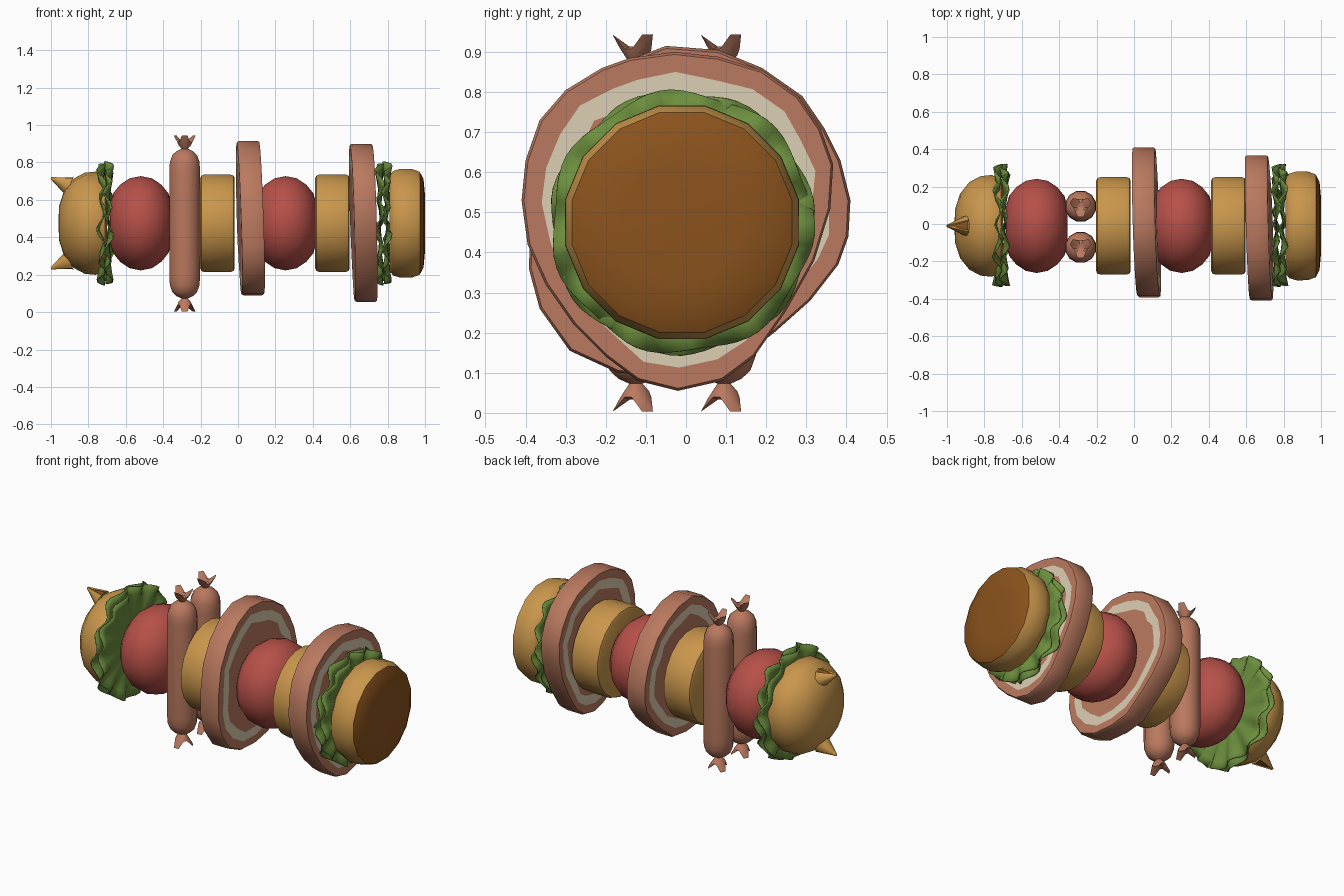
import bpy, bmesh, math
from mathutils import Vector, Matrix

cube = bpy.data.objects.get("Cube")
if cube:
    bpy.data.objects.remove(cube, do_unlink=True)

CY, CZ = -0.01, 0.475  # the long axis all round layers share


def material(name, rgb):
    m = bpy.data.materials.new(name)
    m.use_nodes = True
    linear = [(c / 255) ** 2.2 for c in rgb] + [1]
    m.diffuse_color = linear
    m.node_tree.nodes["Principled BSDF"].inputs["Base Color"].default_value = linear
    return m


BREAD = material("golden bread", (200, 149, 77))
CRUST = material("brown crust", (138, 84, 34))
RED = material("tomato red", (181, 81, 74))
GREEN = material("leaf green", (108, 141, 64))
MEAT = material("pink meat", (184, 120, 95))
FAT = material("cream fat", (218, 204, 176))


def finish(bm, name, mats, angle=40):
    bmesh.ops.remove_doubles(bm, verts=bm.verts, dist=0.0005)
    bmesh.ops.recalc_face_normals(bm, faces=bm.faces)
    me = bpy.data.meshes.new(name)
    bm.to_mesh(me)
    bm.free()
    for m in mats:
        me.materials.append(m)
    ob = bpy.data.objects.new(name, me)
    bpy.context.collection.objects.link(ob)
    bpy.ops.object.select_all(action="DESELECT")
    ob.select_set(True)
    bpy.context.view_layer.objects.active = ob
    bpy.ops.object.shade_smooth_by_angle(angle=math.radians(angle))
    return ob


def skin(bm, rings, mat_of=lambda i: 0):
    """Join a list of closed rings of points with quads."""
    rows = [[bm.verts.new(p) for p in ring] for ring in rings]
    n = len(rows[0])
    for i, (a, b) in enumerate(zip(rows, rows[1:])):
        for k in range(n):
            f = bm.faces.new((a[k], a[(k + 1) % n], b[(k + 1) % n], b[k]))
            f.material_index = mat_of(i)


def circle(sides):
    return [(math.cos(t), math.sin(t)) for t in
            (2 * math.pi * (k + 0.5) / sides for k in range(sides))]


def layer(name, profile, mats, sides=18, mat_of=lambda i: 0):
    """Turn a profile of (x, radius) around the long axis."""
    bm = bmesh.new()
    skin(bm, [[(x, CY + r * c, CZ + r * s) for c, s in circle(sides)]
              for x, r in profile], mat_of)
    return finish(bm, name, mats)


# Buns
layer("top_bun", [(-0.96, 0), (-0.957, 0.09), (-0.93, 0.175), (-0.88, 0.238),
                  (-0.82, 0.27), (-0.76, 0.276), (-0.71, 0.255), (-0.70, 0.22),
                  (-0.70, 0)], [BREAD])
layer("bottom_bun", [(0.81, 0), (0.81, 0.26), (0.83, 0.285), (0.87, 0.297),
                     (0.93, 0.296), (0.972, 0.28), (0.992, 0.24), (1.0, 0.15),
                     (1.0, 0)], [BREAD, CRUST], 16, lambda i: int(i >= 5))

# Ears on the top bun, with a sunken brown outer side
for side, name in ((1, "upper_ear"), (-1, "lower_ear")):
    bm = bmesh.new()
    base = Vector((-0.90, CY, CZ + side * 0.2))
    tip = Vector((-1.0, CY, CZ + side * 0.243))
    axis = tip - base
    turn = axis.to_track_quat("Z", "Y").to_matrix().to_4x4()
    bmesh.ops.create_cone(bm, cap_ends=True, segments=10, radius1=0.055, radius2=0.006,
                          depth=axis.length,
                          matrix=Matrix.Translation((base + tip) / 2) @ turn)
    bm.normal_update()
    outer = [f for f in bm.faces if f.normal.z * side > 0.7]
    bmesh.ops.inset_region(bm, faces=outer, thickness=0.008, depth=-0.006)
    for f in outer:
        f.material_index = 1
    finish(bm, name, [BREAD, CRUST])

# Tomatoes
for name, x in (("first_tomato", -0.52), ("second_tomato", 0.255)):
    half = [(0.165, 0), (0.163, 0.11), (0.148, 0.162), (0.11, 0.209), (0.06, 0.243)]
    layer(name, [(x - d, r) for d, r in half] + [(x, 0.255)]
          + [(x + d, r) for d, r in reversed(half)], [RED], 20)

# Thick round slices
for name, x in (("first_round", -0.11), ("second_round", 0.505)):
    half = [(0.092, 0), (0.092, 0.245), (0.086, 0.258), (0.07, 0.264)]
    layer(name, [(x - d, r) for d, r in half]
          + [(x + d, r) for d, r in reversed(half)], [BREAD], 20)


# Ruffled lettuce leaves, two crossing in each layer
def leaf(name, x0, waves, phase):
    bm = bmesh.new()
    rings = []
    for r in (0, 0.12, 0.22, 0.28, 0.325):
        ring = []
        for k in range(72):
            t = 2 * math.pi * k / 72
            ruffle = (r / 0.325) ** 3 * (0.021 * math.sin(waves * t + phase)
                                         + 0.007 * math.sin(5 * t + 2 * phase))
            rr = r * (1 + 0.025 * math.sin(7 * t + phase))
            ring.append((x0 + ruffle, CY + rr * math.cos(t), CZ + rr * math.sin(t)))
        rings.append(ring)
    skin(bm, rings)
    ob = finish(bm, name, [GREEN])
    mod = ob.modifiers.new("thickness", "SOLIDIFY")
    mod.thickness = 0.007
    mod.offset = 0


for name, x in (("upper_lettuce", -0.71), ("lower_lettuce", 0.778)):
    leaf(name + "_outer_leaf", x - 0.018, 11, 0.4)
    leaf(name + "_inner_leaf", x + 0.018, 13, 2.1)


# Meat slices: uneven outline, slight tilt, fat band on both faces
def slice_of_meat(name, x0, outline):
    def ring(x, scale, wobble=0.0):
        pts = []
        for k, (y, z) in enumerate(outline):
            s = scale + wobble * math.sin(2.3 * k)
            dy, dz = (y * s, (z - 0.48) * s)
            pts.append((x0 + x - 0.03 * dy - 0.03 * dz, dy, 0.48 + dz))
        return pts
    bm = bmesh.new()
    h = 0.06
    half = [(0, 0), (0.74, 0.025), (0.87, 0.012), (0.985, 0)]
    rings = [ring(-h, s, w) for s, w in half]
    rings += [ring(0.01 - h, 1), ring(h - 0.01, 1)]
    rings += [ring(h, s, w) for s, w in reversed(half)]
    skin(bm, rings, lambda i: int(i in (1, 7)))
    finish(bm, name, [MEAT, FAT], 50)


slice_of_meat("first_meat_slice", 0.066, [
    (0.41, 0.53), (0.385, 0.63), (0.345, 0.71), (0.29, 0.79), (0.19, 0.86),
    (0.08, 0.905), (-0.05, 0.915), (-0.17, 0.87), (-0.28, 0.78), (-0.355, 0.66),
    (-0.385, 0.52), (-0.392, 0.36), (-0.365, 0.26), (-0.29, 0.155), (-0.17, 0.1),
    (-0.03, 0.09), (0.1, 0.11), (0.22, 0.2), (0.31, 0.28), (0.38, 0.37), (0.405, 0.44)])
slice_of_meat("second_meat_slice", 0.67, [
    (0.36, 0.51), (0.367, 0.62), (0.335, 0.71), (0.28, 0.79), (0.19, 0.855),
    (0.08, 0.888), (-0.03, 0.9), (-0.14, 0.885), (-0.21, 0.86), (-0.3, 0.805),
    (-0.365, 0.73), (-0.4, 0.63), (-0.41, 0.53), (-0.395, 0.42), (-0.35, 0.32),
    (-0.28, 0.22), (-0.2, 0.14), (-0.12, 0.08), (-0.02, 0.055), (0.09, 0.08),
    (0.17, 0.14), (0.25, 0.255), (0.32, 0.38)])

# Sausages with flared, pinched ends
for name, y in (("back_sausage", 0.095), ("front_sausage", -0.125)):
    bm = bmesh.new()
    half = [(0, 0.375), (0.03, 0.39), (0.058, 0.438), (0.038, 0.432), (0.017, 0.4),
            (0.045, 0.388), (0.068, 0.367), (0.082, 0.33), (0.085, 0.28)]
    rings = []
    for side in (1, -1):
        for i, (r, d) in enumerate(half[3:] if side > 0 else reversed(half[3:])):
            rings.append([(-0.285 + r * c, y + r * s, 0.473 + side * d)
                          for c, s in circle(12)])
    skin(bm, rings)
    for side in (1, -1):
        # Star-shaped flare: alternate corners pulled out and up
        flare = []
        for r, d, point in ((0.017, 0.4, 0), (0.038, 0.428, 0.1), (0.05, 0.452, 0.2),
                            (0.022, 0.44, 0), (0, 0.43, 0)):
            flare.append([(-0.285 + r * c * (1 + point * (-1) ** (k // 2)),
                           y + r * s * (1 + point * (-1) ** (k // 2)),
                           0.473 + side * (d + 0.09 * point * (-1) ** (k // 2)))
                          for k, (c, s) in enumerate(circle(12))])
        skin(bm, flare)
    finish(bm, name, [MEAT])
